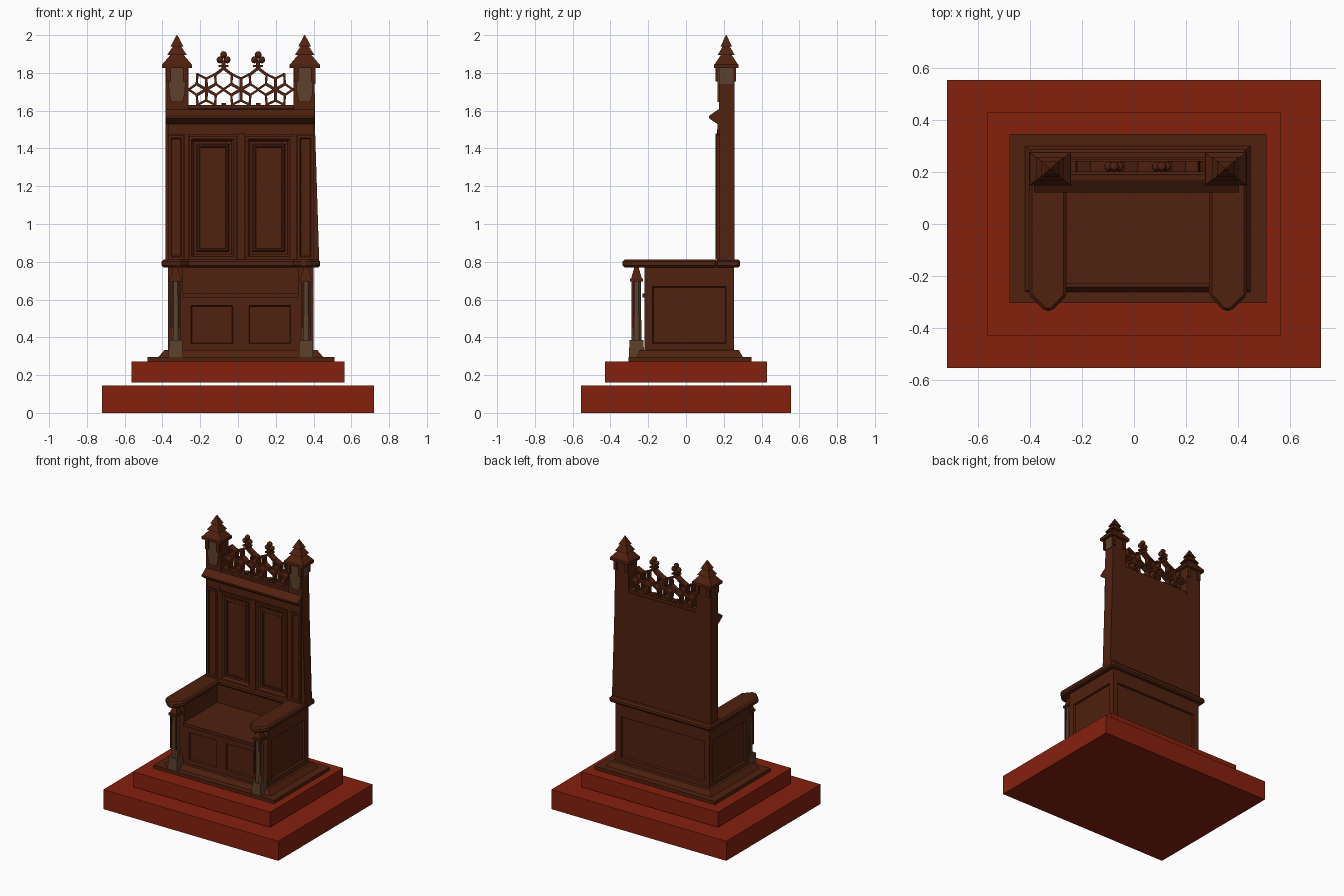
import bpy, bmesh, math
from mathutils import Vector, Matrix

cube = bpy.data.objects.get("Cube")
if cube:
    bpy.data.objects.remove(cube)

CX = 0.015  # the chair's own mirror line


def material(name, rgb):
    m = bpy.data.materials.new(name)
    m.use_nodes = True
    m.diffuse_color = (*rgb, 1)
    m.node_tree.nodes["Principled BSDF"].inputs["Base Color"].default_value = (*rgb, 1)
    return m


RED = material("red carpet", (0.235, 0.015, 0.004))
WOOD = material("dark brown wood", (0.08, 0.0155, 0.0045))
GREY = material("weathered carving", (0.11, 0.052, 0.025))


def finish(name, bm, mat):
    bmesh.ops.recalc_face_normals(bm, faces=bm.faces)
    mesh = bpy.data.meshes.new(name)
    bm.to_mesh(mesh)
    bm.free()
    mesh.materials.append(mat)
    ob = bpy.data.objects.new(name, mesh)
    bpy.context.collection.objects.link(ob)
    return ob


def add_box(bm, x, y, z, top=1.0):
    """Box from three (min, max) ranges; top scales the upper face."""
    verts = bmesh.ops.create_cube(bm, size=1)["verts"]
    for v in verts:
        k = top if v.co.z > 0 else 1
        v.co = Vector((sum(x) / 2 + v.co.x * (x[1] - x[0]) * k,
                       sum(y) / 2 + v.co.y * (y[1] - y[0]) * k,
                       sum(z) / 2 + v.co.z * (z[1] - z[0])))


def box(name, x, y, z, mat=WOOD, top=1.0):
    bm = bmesh.new()
    add_box(bm, x, y, z, top)
    return finish(name, bm, mat)


def span(s, a, b):
    """Mirrored x range on side s of the chair's centre."""
    return tuple(sorted((CX + s * a, CX + s * b)))


def add_prism(bm, points, axis, lo, hi):
    """Extrude a flat outline along x, y or z."""
    def place(p, d):
        c = list(p)
        c.insert("xyz".index(axis), d)
        return bm.verts.new(c)
    a, b = [place(p, lo) for p in points], [place(p, hi) for p in points]
    bm.faces.new(a)
    bm.faces.new(b[::-1])
    for i in range(len(points)):
        j = (i + 1) % len(points)
        bm.faces.new((a[i], a[j], b[j], b[i]))


def prism(name, points, axis, lo, hi, mat=WOOD):
    bm = bmesh.new()
    add_prism(bm, points, axis, lo, hi)
    return finish(name, bm, mat)


def carve(ob, test, steps):
    """Inset chosen faces in (width, depth) steps to make panels."""
    bm = bmesh.new()
    bm.from_mesh(ob.data)
    bm.normal_update()
    faces = [f for f in bm.faces if test(f)]
    for width, depth in steps:
        bmesh.ops.inset_individual(bm, faces=faces, thickness=width, depth=depth,
                                   use_even_offset=True)
    bm.to_mesh(ob.data)
    bm.free()


def faces_front(f):
    return f.normal.y < -0.9


SIDES = ((-1, "right"), (1, "left"))

# Carpeted steps and stepped plinth
box("lower_step", (-0.72, 0.72), (-0.555, 0.555), (0, 0.145), RED)
box("upper_step", (-0.565, 0.565), (-0.43, 0.43), (0.16, 0.272), RED)
box("plinth", (-0.48, 0.51), (-0.305, 0.347), (0.272, 0.297))
box("plinth_moulding", span(1, -0.435, 0.435), (-0.262, 0.3), (0.297, 0.333), top=0.93)

# U-shaped chair body, panelled on both sides and the back
W, INNER = 0.385, 0.305
outline = [(CX - W, -0.22), (CX - INNER, -0.22), (CX - INNER, 0.17), (CX + INNER, 0.17),
           (CX + INNER, -0.22), (CX + W, -0.22), (CX + W, 0.255), (CX - W, 0.255)]
body = prism("chair_body", outline, "z", 0.325, 0.712)
carve(body, lambda f: f.normal.y > 0.9 and f.calc_center_median().y > 0.2
      or abs(f.normal.x) > 0.9 and abs(f.calc_center_median().x - CX) > 0.35,
      [(0.043, 0), (0.004, -0.014)])
prism("body_top_rail", outline, "z", 0.712, 0.772)

# Seat and its two front panels
box("seat", span(1, -INNER, INNER), (-0.23, 0.17), (0.61, 0.632))
for s, side in SIDES:
    front = box(side + "_seat_front", span(s, 0, INNER), (-0.22, 0.17), (0.325, 0.61))
    carve(front, faces_front, [(0.042, 0), (0.004, -0.012)])

# Armrests with pointed ends, and the ledge joining them behind
for s, side in SIDES:
    pts = [(0.275, 0.165), (0.275, -0.275), (0.33, -0.335), (0.36, -0.335),
           (0.42, -0.275), (0.42, 0.165)]
    arm = prism(side + "_armrest", [(CX + s * x, y) for x, y in pts], "z", 0.77, 0.812)
    arm.modifiers.new("edge", "BEVEL").width = 0.011
ledge = box("back_ledge", span(1, -0.42, 0.42), (0.155, 0.287), (0.77, 0.812))
ledge.modifiers.new("edge", "BEVEL").width = 0.011

# Arm columns: block, eight-sided shaft, cap and spire
for s, side in SIDES:
    x, y = CX + s * 0.345, -0.262
    box(side + "_column_base", (x - 0.038, x + 0.038), (y - 0.04, y + 0.04), (0.297, 0.385),
        GREY, top=0.93)
    bm = bmesh.new()
    add_box(bm, (x - 0.026, x + 0.026), (y - 0.026, y + 0.026), (0.38, 0.7), top=0.9)
    bmesh.ops.bevel(bm, geom=[e for e in bm.edges if
                              abs(e.verts[0].co.z - e.verts[1].co.z) > 0.1],
                    offset=0.013, segments=1, affect="EDGES")
    finish(side + "_column_shaft", bm, GREY)
    bm = bmesh.new()
    add_box(bm, (x - 0.034, x + 0.034), (y - 0.034, y + 0.034), (0.695, 0.712))
    add_box(bm, (x - 0.028, x + 0.028), (y - 0.028, y + 0.028), (0.712, 0.772), top=0.4)
    for k in (-1, 1):  # carved ribs up the front of the shaft
        add_box(bm, (x + k * 0.022 - 0.005, x + k * 0.022 + 0.005),
                (y - 0.027, y - 0.015), (0.45, 0.7))
    finish(side + "_column_spire", bm, WOOD)

# Backboard with the two corner posts; its left edge leans inward
prism("backboard", [(-0.385, 0.8), (0.43, 0.8), (0.408, 1.5), (0.405, 1.84), (0.293, 1.84),
                    (0.293, 1.61), (-0.263, 1.61), (-0.263, 1.84), (-0.385, 1.84)],
      "y", 0.174, 0.256)
for s, side in SIDES:
    door = box(side + "_back_panel", span(s, 0.022, 0.275), (0.16, 0.18), (0.812, 1.465))
    carve(door, faces_front, [(0.015, 0), (0.012, -0.014), (0.014, 0), (0.006, 0.01),
                              (0.008, 0), (0.004, -0.006)])
    stile = box(side + "_back_stile", span(s, 0.3, 0.385), (0.16, 0.18), (0.812, 1.47))
    carve(stile, faces_front, [(0.014, 0), (0.005, -0.008)])
    box(side + "_stile_bead", span(s, 0.277, 0.298), (0.164, 0.18), (0.812, 1.5))
box("centre_bead", span(1, -0.02, 0.02), (0.155, 0.18), (0.812, 1.48))
box("back_top_rail", span(1, -0.385, 0.385), (0.166, 0.18), (1.475, 1.54))

# Projecting cornice
prism("cornice", [(0.18, 1.53), (0.165, 1.53), (0.122, 1.56), (0.122, 1.572),
                  (0.168, 1.605), (0.19, 1.612)], "x", -0.385, 0.405)

# Post carvings and stacked pyramid finials
for s, side in SIDES:
    x, y = CX + s * 0.338, 0.213
    prism(side + "_post_carving", [(x - 0.05, 1.835), (x + 0.05, 1.835), (x + 0.042, 1.69),
                                   (x + 0.03, 1.645), (x - 0.03, 1.645), (x - 0.042, 1.69)],
          "y", 0.166, 0.175, GREY)
    bm = bmesh.new()
    for face_y in (0.162, 0.26):  # small brackets under the cap
        for k in (-1, 1):
            add_box(bm, (x + k * 0.045 - 0.012, x + k * 0.045 + 0.012),
                    (face_y - 0.006, face_y + 0.006), (1.755, 1.835))
    finish(side + "_cap_brackets", bm, WOOD)
    box(side + "_outer_carving", span(s, 0.385, 0.396), (0.18, 0.25), (1.74, 1.835), GREY)
    bm = bmesh.new()
    for half, depth, z0, z1, top in ((0.08, 0.064, 1.825, 1.845, 1), (0.078, 0.062, 1.845, 1.9, 0.4),
                                     (0.052, 0.045, 1.895, 1.945, 0.35),
                                     (0.034, 0.03, 1.94, 2.0, 0.06)):
        add_box(bm, (x - half, x + half), (y - depth, y + depth), (z0, z1), top)
    finish(side + "_finial", bm, WOOD)


# Pierced crest: three stars of open diamond petals
def add_bar(bm, p, q, half=0.006):
    p, q = Vector(p), Vector(q)
    along = (q - p).normalized() * half
    n = Vector((-along.y, along.x))
    add_prism(bm, [p - along + n, q + along + n, q + along - n, p - along - n], "y", 0.2, 0.243)


bm = bmesh.new()
for i in (-1, 0, 1):
    centre = Vector((CX + i * 0.183, 1.712))
    for k in range(6):
        turn = Matrix.Rotation(math.radians(60 * k), 2)
        petal = [centre + turn @ Vector(p)
                 for p in ((0.004, 0), (0.052, 0.028), (0.093, 0), (0.052, -0.028))]
        for j in range(4):
            add_bar(bm, petal[j], petal[(j + 1) % 4])
add_box(bm, span(1, -0.28, 0.28), (0.19, 0.25), (1.6, 1.63))
for s in (-1, 1):
    x = CX + s * 0.0915
    for k in (-1, 1):  # gable over the join of two stars
        add_bar(bm, (x + k * 0.045, 1.79), (x, 1.825), 0.008)
        add_box(bm, (x - 0.012, x + 0.012), (0.2, 0.243), (1.62, 1.64))
finish("pierced_crest", bm, WOOD)

# Trefoil ornaments on the crest
for s, side in SIDES:
    x = CX + s * 0.0915
    bm = bmesh.new()
    add_box(bm, (x - 0.013, x + 0.013), (0.207, 0.235), (1.815, 1.865), top=0.7)
    add_box(bm, (x - 0.026, x + 0.026), (0.2, 0.242), (1.832, 1.842))
    for dx, z in ((-0.019, 1.869), (0.019, 1.869), (0, 1.896)):
        bmesh.ops.create_uvsphere(bm, u_segments=10, v_segments=6, radius=0.019,
                                  matrix=Matrix.Translation((x + dx, 0.221, z)))
    finish(side + "_trefoil", bm, WOOD)
